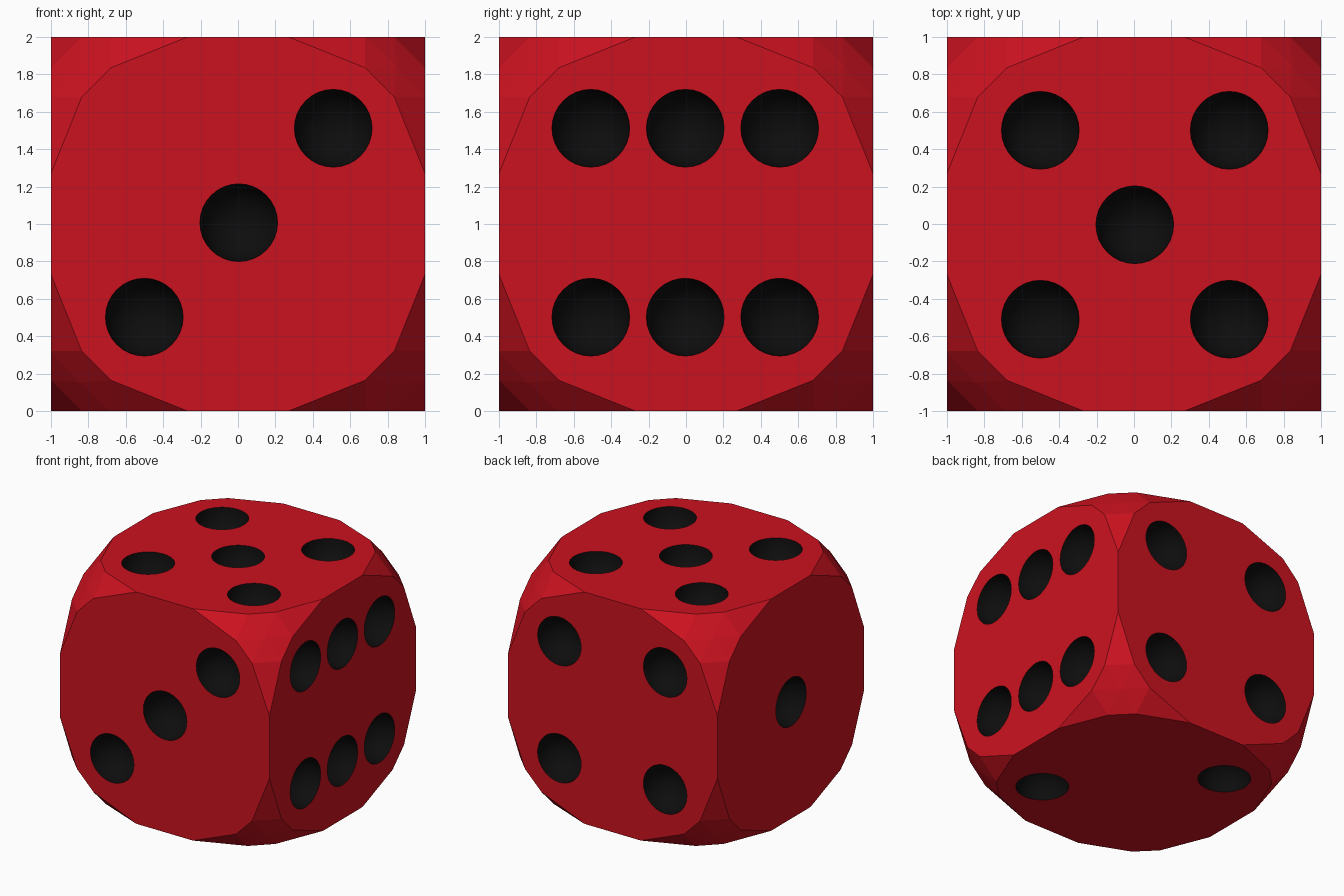
import bpy, bmesh
from itertools import permutations, product
from mathutils import Vector

if "Cube" in bpy.data.objects:
    bpy.data.objects.remove(bpy.data.objects["Cube"])


def material(name, colour):
    m = bpy.data.materials.new(name)
    m.diffuse_color = colour
    m.use_nodes = True
    m.node_tree.nodes["Principled BSDF"].inputs["Base Color"].default_value = m.diffuse_color
    return m


red = material("red", (0.60, 0.006, 0.014, 1))
black = material("black", (0.004, 0.004, 0.004, 1))


def to_object(bm, name, mats):
    mesh = bpy.data.meshes.new(name)
    bm.to_mesh(mesh)
    bm.free()
    for m in mats:
        mesh.materials.append(m)
    ob = bpy.data.objects.new(name, mesh)
    bpy.context.collection.objects.link(ob)
    return ob


CENTRE = Vector((0, 0, 1))

# Body: cube whose corners are cut by a low-poly ball, as a symmetric hull
points = set()
for base in ((0.27, 1, 1), (0.68, 0.835, 1), (0.847, 0.847, 0.847)):
    for p in permutations(base):
        for s in product((-1, 1), repeat=3):
            points.add(tuple(a * b for a, b in zip(p, s)))
bm = bmesh.new()
for p in sorted(points):
    bm.verts.new(Vector(p) + CENTRE)
bmesh.ops.convex_hull(bm, input=bm.verts)
bmesh.ops.dissolve_limit(bm, angle_limit=0.01, verts=bm.verts, edges=bm.edges)
bmesh.ops.recalc_face_normals(bm, faces=bm.faces)
die = to_object(bm, "die", [red, black])

# Pips: spheres sunk halfway into each face, (axis, side): in-plane positions
D = 0.505
corners = [(-D, -D), (D, D), (-D, D), (D, -D)]
layout = {
    (1, -1): corners[:2] + [(0, 0)],                     # front, three
    (0, 1): [(u, v) for u in (-D, 0, D) for v in (-D, D)],  # right, six
    (2, 1): corners + [(0, 0)],                          # top, five
    (1, 1): corners,                                     # back, four
    (0, -1): [(0, 0)],                                   # left, one
    (2, -1): corners[2:],                                # bottom, two
}
bm = bmesh.new()
for (axis, side), spots in layout.items():
    normal = Vector((0, 0, 0))
    normal[axis] = side
    turn = normal.to_track_quat('Z', 'Y').to_matrix().to_4x4()
    for u, v in spots:
        pos = Vector((0.004, -0.004, 0.007))
        ua, va = [a for a in range(3) if a != axis]
        pos[ua] += u
        pos[va] += v
        pos[axis] = side * 1.002
        new = bmesh.ops.create_uvsphere(bm, u_segments=32, v_segments=16, radius=0.208)
        bmesh.ops.transform(bm, matrix=turn, verts=new["verts"])
        bmesh.ops.translate(bm, vec=pos + CENTRE, verts=new["verts"])
cutter = to_object(bm, "pip_cutter", [black])
cutter.hide_render = True

# Carve the pips, keeping their black colour
mod = die.modifiers.new("pips", 'BOOLEAN')
mod.operation = 'DIFFERENCE'
mod.solver = 'EXACT'
mod.material_mode = 'TRANSFER'
mod.object = cutter
bpy.context.view_layer.objects.active = die
die.select_set(True)
bpy.ops.object.modifier_apply(modifier=mod.name)
bpy.data.objects.remove(cutter)

# Smooth dents, flat facets
for p in die.data.polygons:
    p.use_smooth = die.data.materials[p.material_index] == black
